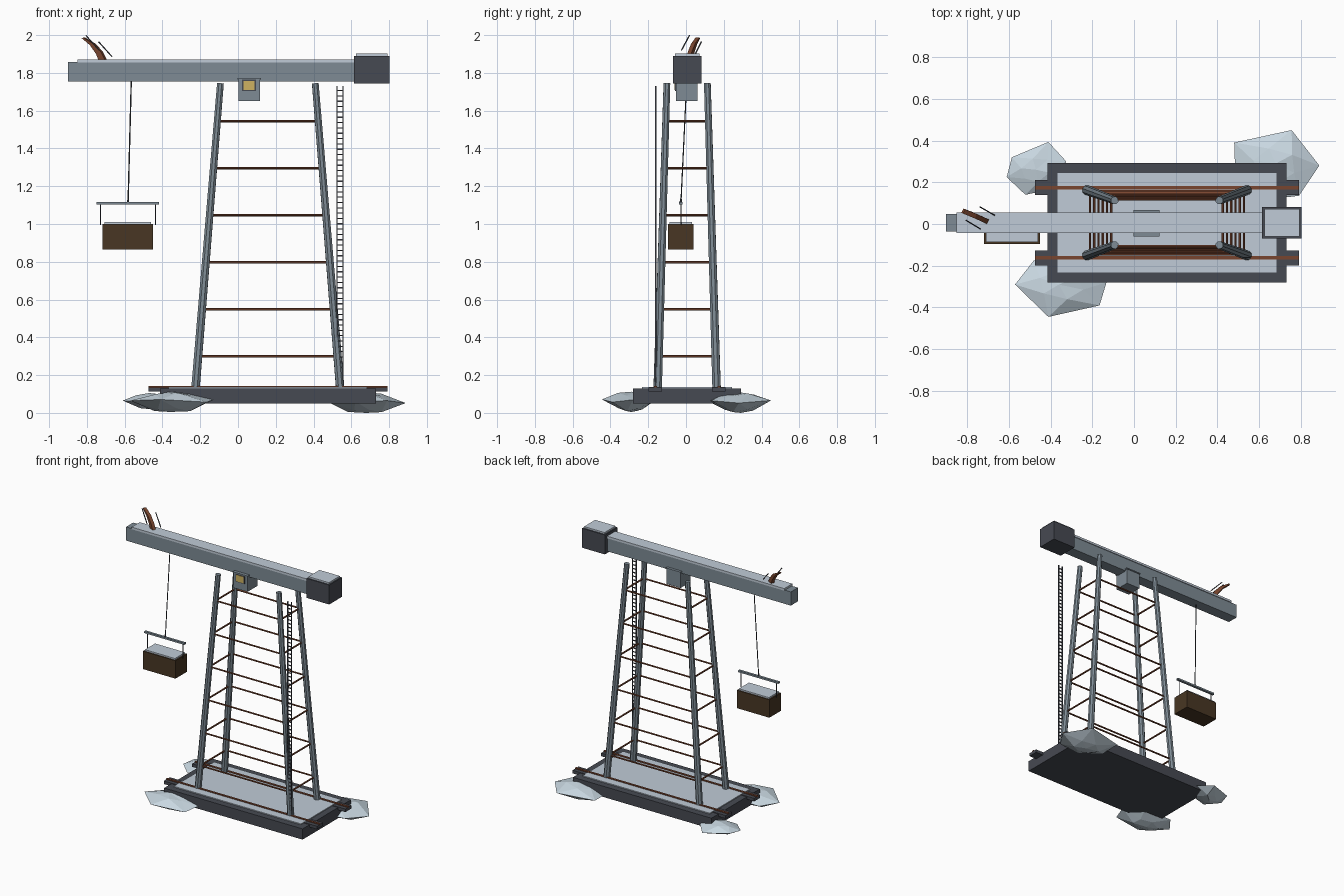
import bpy, bmesh, math
from mathutils import Vector

if "Cube" in bpy.data.objects:
    bpy.data.objects.remove(bpy.data.objects["Cube"])

CX, CY = 0.158, 0.006   # centre of the tower


def material(name, rgb):
    m = bpy.data.materials.new(name)
    m.diffuse_color = (*rgb, 1)
    m.use_nodes = True
    m.node_tree.nodes["Principled BSDF"].inputs["Base Color"].default_value = m.diffuse_color
    return m


STEEL = material("steel grey", (0.21, 0.26, 0.30))
DARK = material("dark iron", (0.062, 0.068, 0.085))
SNOW = material("pale snow", (0.53, 0.60, 0.68))
ICE = material("ice", (0.58, 0.68, 0.75))
RUST = material("rust", (0.19, 0.060, 0.028))
WOOD = material("dark wood", (0.065, 0.037, 0.017))
LAMP = material("lamp yellow", (0.62, 0.45, 0.12))


def finish(name, bm, mat):
    bmesh.ops.recalc_face_normals(bm, faces=bm.faces)
    me = bpy.data.meshes.new(name)
    bm.to_mesh(me)
    bm.free()
    me.materials.append(mat)
    ob = bpy.data.objects.new(name, me)
    bpy.context.collection.objects.link(ob)
    return ob


def add_box(bm, x, y, z):
    vs = bmesh.ops.create_cube(bm, size=1)["verts"]
    for v in vs:
        v.co = [(r[0] + r[1]) / 2 + c * (r[1] - r[0]) for r, c in zip((x, y, z), v.co)]


def box(name, mat, x, y, z):
    bm = bmesh.new()
    add_box(bm, x, y, z)
    return finish(name, bm, mat)


def add_rod(bm, a, b, r1, r2=None, sides=6):
    a, b = Vector(a), Vector(b)
    d = b - a
    vs = bmesh.ops.create_cone(bm, cap_ends=True, segments=sides, radius1=r1,
                               radius2=r1 if r2 is None else r2, depth=d.length)["verts"]
    q = d.to_track_quat('Z', 'Y')
    for v in vs:
        v.co = q @ v.co + (a + b) / 2


def rod(name, mat, a, b, r1, r2=None, sides=6):
    bm = bmesh.new()
    add_rod(bm, a, b, r1, r2, sides)
    return finish(name, bm, mat)


# Base platform with a snow-covered deck
box("base", DARK, (CX - 0.572, CX + 0.572), (CY - 0.286, CY + 0.286), (0.05, 0.13))
box("deck_snow", SNOW, (CX - 0.525, CX + 0.525), (CY - 0.238, CY + 0.238), (0.125, 0.137))

# Track beams and rails on both sides
for s, side in ((-1, "front"), (1, "back")):
    y = CY + s * 0.168
    box(side + "_track_beam", DARK, (CX - 0.633, CX + 0.633), (y - 0.036, y + 0.036), (0.112, 0.135))
    box(side + "_rail", RUST, (CX - 0.633, CX + 0.633), (y - 0.008, y + 0.008), (0.13, 0.142))


# Tapering tower legs
def leg_point(sx, sy, z):
    t = (z - 0.13) / 1.615
    return Vector((CX + sx * (0.383 - 0.132 * t), CY + sy * (0.156 - 0.049 * t), z))


for sx, a in ((-1, "left"), (1, "right")):
    for sy, b in ((-1, "front"), (1, "back")):
        rod(f"{b}_{a}_leg", STEEL, leg_point(sx, sy, 0.13), leg_point(sx, sy, 1.745),
            0.024, 0.019, 8)

# Cross ties around the tower
bm = bmesh.new()
corners = [(-1, -1), (1, -1), (1, 1), (-1, 1)]
for i in range(6):
    z = 0.3 + 0.249 * i
    for k in range(4):
        add_rod(bm, leg_point(*corners[k], z), leg_point(*corners[(k + 1) % 4], z), 0.0065)
finish("cross_ties", bm, RUST)

# Ladder
bm = bmesh.new()
for x in (0.524, 0.555):
    add_box(bm, (x - 0.003, x + 0.003), (-0.163, -0.157), (0.14, 1.73))
for i in range(56):
    z = 0.155 + i * 0.0282
    add_box(bm, (0.524, 0.555), (-0.163, -0.157), (z - 0.003, z + 0.003))
finish("ladder", bm, DARK)

# Boom, counterweight and their snow caps
box("boom", STEEL, (-0.9, 0.7), (CY - 0.042, CY + 0.042), (1.755, 1.857))
box("boom_snow", SNOW, (-0.85, 0.62), (CY - 0.048, CY + 0.048), (1.855, 1.871))
box("counterweight", DARK, (0.614, 0.802), (CY - 0.075, CY + 0.075), (1.745, 1.89))
box("counterweight_snow", SNOW, (0.624, 0.792), (CY - 0.065, CY + 0.065), (1.885, 1.902))

# Operator cabin
box("cabin", STEEL, (0.002, 0.116), (CY - 0.06, CY + 0.056), (1.65, 1.768))
box("cabin_roof", STEEL, (-0.002, 0.121), (CY - 0.066, CY + 0.062), (1.764, 1.772))
box("cabin_window_frame", DARK, (0.022, 0.094), (CY - 0.064, CY - 0.058), (1.703, 1.764))
box("cabin_window", LAMP, (0.028, 0.088), (CY - 0.067, CY - 0.06), (1.709, 1.757))

# Hoist line, spreader bar and hanging crate
HY = -0.027
rod("hoist_rope", DARK, (-0.565, 0.004, 1.76), (-0.582, HY, 1.11), 0.0035)
rod("hook", DARK, (-0.582, HY, 1.108), (-0.582, HY, 1.135), 0.008, 0.004)
box("spreader_bar", STEEL, (-0.75, -0.418), (HY - 0.009, HY + 0.009), (1.104, 1.117))
for x, a in ((-0.728, "left"), (-0.437, "right")):
    rod(a + "_hanger", DARK, (x, HY, 0.995), (x, HY, 1.11), 0.003)
box("crate", WOOD, (-0.718, -0.45), (HY - 0.068, HY + 0.068), (0.866, 1.0))
box("crate_snow", SNOW, (-0.708, -0.46), (HY - 0.06, HY + 0.06), (0.998, 1.011))

# Torn rusty plate and loose wires at the boom tip
bm = bmesh.new()
side = Vector((0.45, 0.85, 0)) * 0.012
path = [(-0.715, 0.018, 1.865, 0.018), (-0.733, 0.026, 1.905, 0.016),
        (-0.768, 0.042, 1.95, 0.012), (-0.818, 0.062, 1.985, 0.005)]
rings = []
for x, y, z, w in path:
    c, across = Vector((x, y, z)), Vector((0.85, -0.4, 0.3)) * w
    rings.append([bm.verts.new(c + i * across + j * side)
                  for i, j in ((-1, -1), (1, -1), (1, 1), (-1, 1))])
for a, b in zip(rings, rings[1:]):
    for k in range(4):
        n = (k + 1) % 4
        bm.faces.new((a[k], a[n], b[n], b[k]))
bm.faces.new(rings[0])
bm.faces.new(rings[-1])
finish("torn_plate", bm, RUST)
rod("front_wire", DARK, (-0.805, 0.018, 1.998), (-0.735, -0.024, 1.92), 0.0035)
rod("back_wire", DARK, (-0.738, 0.082, 1.965), (-0.668, 0.042, 1.887), 0.0035)


# Faceted ice boulders: outline, smaller upper and lower rings, centre tips
def boulder(name, outline, peak, z_mid, z_top, z_low):
    bm = bmesh.new()
    c = Vector(peak)

    def ring(scale, z, turn):
        pts = [Vector(p) for p in outline]
        n = len(pts)
        out = []
        for i in range(n):
            p = pts[i].lerp(pts[(i + 1) % n], turn)
            q = c + (p - c) * scale
            out.append(bm.verts.new((q.x, q.y, z + 0.008 * math.sin(i * 2.3))))
        return out
    mid, top, low = ring(1, z_mid, 0), ring(0.55, z_top - 0.012, 0.5), ring(0.5, z_low + 0.012, 0.5)
    n = len(mid)
    for r, z in ((top, z_top), (low, z_low)):
        tip = bm.verts.new((c.x, c.y, z))
        for i in range(n):
            j = (i + 1) % n
            bm.faces.new((mid[i], mid[j], r[i]))
            bm.faces.new((r[i], mid[j], r[j]))
            bm.faces.new((r[i], r[j], tip))
    finish(name, bm, ICE)


boulder("front_left_boulder",
        [(-0.57, -0.29), (-0.41, -0.445), (-0.165, -0.39), (-0.132, -0.28), (-0.25, -0.17), (-0.48, -0.175)],
        (-0.36, -0.29), 0.065, 0.112, 0.005)
boulder("back_left_boulder",
        [(-0.61, 0.225), (-0.585, 0.32), (-0.41, 0.393), (-0.325, 0.30), (-0.38, 0.17), (-0.52, 0.14)],
        (-0.47, 0.26), 0.065, 0.105, 0.02)
boulder("back_right_boulder",
        [(0.48, 0.39), (0.755, 0.45), (0.888, 0.28), (0.79, 0.135), (0.62, 0.115), (0.485, 0.24)],
        (0.68, 0.29), 0.06, 0.108, 0.0)
